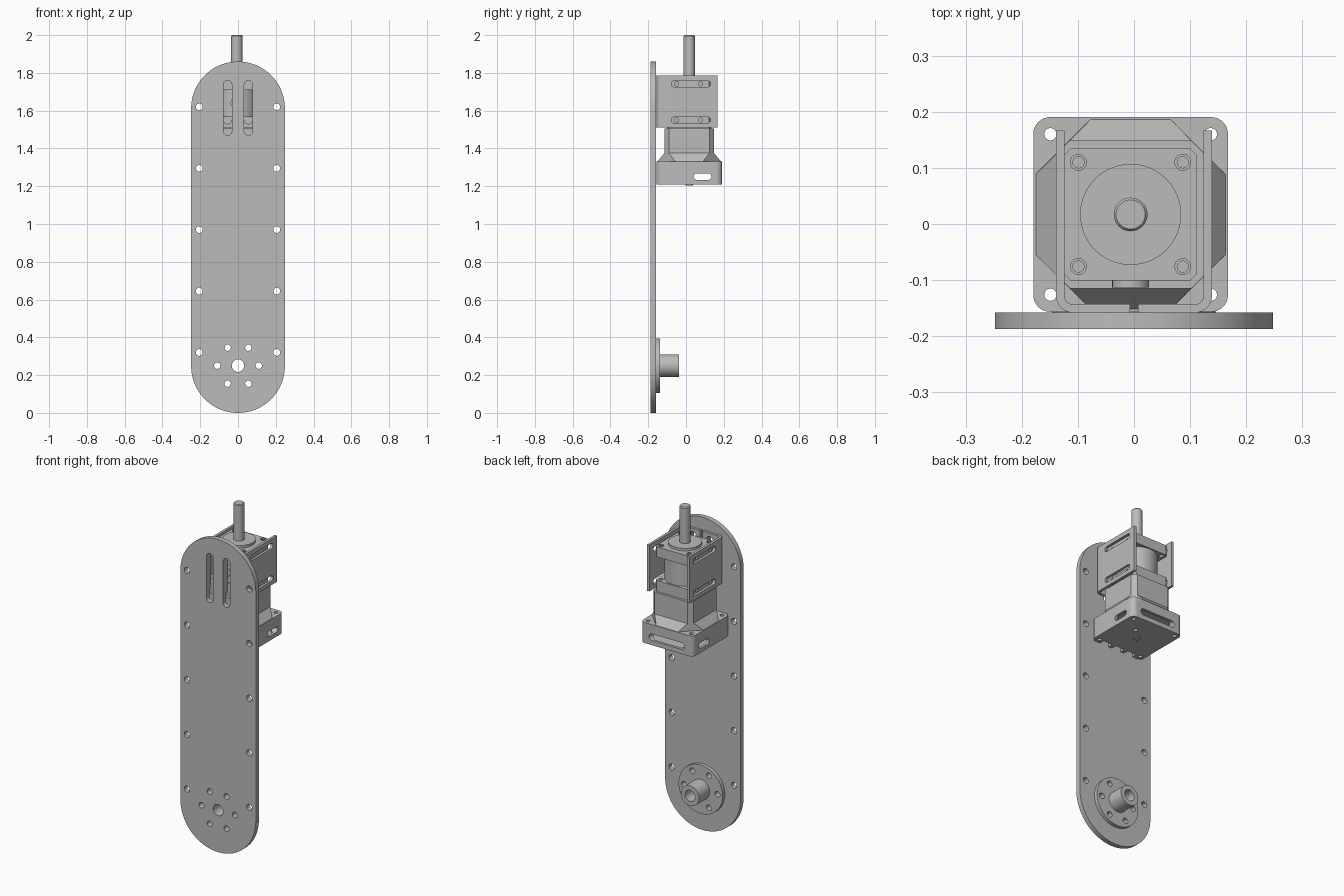
import bpy, bmesh, math
from math import cos, sin, pi, radians

if "Cube" in bpy.data.objects:
    bpy.data.objects.remove(bpy.data.objects["Cube"])

metal = bpy.data.materials.new("grey_metal")
metal.use_nodes = True
GREY = (0.5, 0.5, 0.5, 1)
metal.diffuse_color = GREY
metal.node_tree.nodes["Principled BSDF"].inputs["Base Color"].default_value = GREY

MX, MY = -0.006, 0.017  # motor axis


# ---- outlines (lists of 2D points) ----
def circle(u, v, r, n=32):
    return [(u + r * cos(2 * pi * i / n), v + r * sin(2 * pi * i / n)) for i in range(n)]


def rounded(u0, u1, v0, v1, r, steps=8):
    pts = []
    corners = [(u1 - r, v1 - r), (u0 + r, v1 - r), (u0 + r, v0 + r), (u1 - r, v0 + r)]
    for k, (u, v) in enumerate(corners):
        for i in range(steps + 1):
            a = pi / 2 * (k + i / steps)
            pts.append((u + r * cos(a), v + r * sin(a)))
    return pts


def octagon(half, chamfer):
    return rounded(MX - half, MX + half, MY - half, MY + half, chamfer, 1)


def slot(u0, u1, v0, v1):
    return rounded(u0, u1, v0, v1, min(u1 - u0, v1 - v0) / 2 - 0.0005)


# ---- solids ----
def add_loft(bm, low, high, lo, hi, axis="Z"):
    place = {"X": lambda u, v, w: (w, u, v),
             "Y": lambda u, v, w: (u, w, v),
             "Z": lambda u, v, w: (u, v, w)}[axis]
    a = [bm.verts.new(place(u, v, lo)) for u, v in low]
    b = [bm.verts.new(place(u, v, hi)) for u, v in high]
    bm.faces.new(a)
    bm.faces.new(b)
    for i in range(len(a)):
        j = (i + 1) % len(a)
        bm.faces.new((a[i], a[j], b[j], b[i]))


def part(name, pieces, cuts=()):
    """Each piece or cut is (outline, lo, hi, axis)."""
    obj = solid(name, pieces)
    if cuts:
        cutter = solid(name + "_cutter", cuts)
        cutter.hide_render = True
        mod = obj.modifiers.new("cut", "BOOLEAN")
        mod.operation, mod.solver, mod.object = "DIFFERENCE", "EXACT", cutter
        mod.use_self = True
        select(obj)
        bpy.ops.object.modifier_apply(modifier=mod.name)
        bpy.data.objects.remove(cutter)
    select(obj)
    bpy.ops.object.shade_smooth_by_angle(angle=radians(30))
    return obj


def solid(name, pieces):
    bm = bmesh.new()
    for outline, lo, hi, axis in pieces:
        low, high = outline if isinstance(outline, tuple) else (outline, outline)
        add_loft(bm, low, high, lo, hi, axis)
    bmesh.ops.recalc_face_normals(bm, faces=bm.faces)
    mesh = bpy.data.meshes.new(name)
    bm.to_mesh(mesh)
    bm.free()
    mesh.materials.append(metal)
    obj = bpy.data.objects.new(name, mesh)
    bpy.context.collection.objects.link(obj)
    return obj


def select(obj):
    bpy.ops.object.select_all(action="DESELECT")
    obj.select_set(True)
    bpy.context.view_layer.objects.active = obj


def corners(d):
    return [(MX + i * d, MY + j * d) for i in (-1, 1) for j in (-1, 1)]


# ---- arm plate with edge holes, slots and bolt circle ----
HUB_Z, FRONT, BACK = 0.25, -0.187, -0.158
bolts = [circle(0.11 * cos(k * pi / 3), HUB_Z + 0.11 * sin(k * pi / 3), 0.017, 20) for k in range(6)]
bore = circle(0, HUB_Z, 0.033)
plate_holes = bolts + [bore]
for side in (-1, 1):
    plate_holes += [circle(side * 0.205, 0.32 + 0.325 * k, 0.018, 20) for k in range(5)]
    plate_holes.append(slot(side * 0.055 - 0.022, side * 0.055 + 0.022, 1.47, 1.76))
part("arm_plate", [(rounded(-0.248, 0.248, 0, 1.86, 0.2475, 24), FRONT, BACK, "Y")],
     [(h, -0.25, -0.1, "Y") for h in plate_holes])

# ---- hub flange and boss ----
part("hub_flange", [(circle(0, HUB_Z, 0.145, 64), BACK, -0.137, "Y")],
     [(h, -0.25, -0.1, "Y") for h in bolts + [bore]])
part("hub_boss", [(circle(0, HUB_Z, 0.06, 48), -0.14, -0.037, "Y")],
     [(bore, -0.25, 0, "Y")])

# ---- pair of angle brackets with slots ----
for side, label in ((1, "left"), (-1, "right")):
    bend_out = [(0.109 + 0.03 * sin(a), -0.128 - 0.03 * cos(a)) for a in [k * pi / 16 for k in range(9)]]
    bend_in = [(0.109 + 0.015 * cos(a), -0.128 - 0.015 * sin(a)) for a in [k * pi / 16 for k in range(9)]]
    profile = [(0.007, BACK)] + bend_out + [(0.139, 0.167), (0.124, 0.167)] + bend_in + [(0.007, -0.143)]
    profile = [(side * x, y) for x, y in profile]
    lo, hi = sorted((side * 0.115, side * 0.15))
    cuts = [(slot(-0.078, 0.13, z - 0.016, z + 0.016), lo, hi, "X") for z in (1.55, 1.742)]
    cuts.append((slot(side * 0.055 - 0.022, side * 0.055 + 0.022, 1.53, 1.765), -0.17, -0.13, "Y"))
    part(label + "_bracket", [(profile, 1.51, 1.785, "Z")], cuts)

# ---- gearbox: two square flanges around a cylinder ----
for name, lo, hi, mid in (("gearbox_top_flange", 1.71, 1.77, 1.742), ("gearbox_lower_flange", 1.505, 1.57, 1.55)):
    cuts = [(circle(x, y, 0.012, 20), 1.4, 1.9, "Z") for x, y in corners(0.093)]
    for y in (MY - 0.067, MY + 0.06):
        for s in (-1, 1):
            x0, x1 = sorted((MX + s * 0.11, MX + s * 0.15))
            cuts.append((circle(y, mid, 0.011, 20), x0, x1, "X"))
    part(name, [(octagon(0.118, 0.012), lo, hi, "Z")], cuts)
part("gearbox_cylinder", [(circle(MX, MY, 0.112, 64), 1.56, 1.72, "Z")])
part("gearbox_plug", [(circle(MX, 1.64, 0.033), -0.113, -0.05, "Y")])
part("gearbox_face", [(circle(MX, MY, 0.09, 64), 1.76, 1.785, "Z")])
for k, (x, y) in enumerate(corners(0.093)):
    part("screw_seat_%d" % (k + 1), [(circle(x, y, 0.015, 20), 1.765, 1.774, "Z")],
         [(circle(x, y, 0.01, 20), 1.7, 1.8, "Z")])

# ---- output shaft with chamfered tip ----
part("output_shaft", [(circle(MX, MY, 0.03, 40), 1.77, 1.995, "Z"),
                      ((circle(MX, MY, 0.03, 40), circle(MX, MY, 0.026, 40)), 1.995, 2.0, "Z")])

# ---- motor body flaring into the driver housing ----
body = octagon(0.132, 0.024)
part("motor_body", [(body, 1.375, 1.505, "Z")])
part("motor_flare", [((octagon(0.173, 0.105), body), 1.325, 1.375, "Z")])

# ---- driver housing: hollow, with windows, notches and corner holes ----
R = 0.1735
cuts = [(octagon(0.158, 0.07), 1.225, 1.31, "Z")]
cuts += [(circle(x, y, 0.011, 20), 1.1, 1.4, "Z") for x, y in corners(0.143)]
cuts.append((slot(0.04, 0.135, 1.234, 1.268), -0.3, 0.3, "X"))
cuts.append((slot(-0.125, 0.11, 1.236, 1.275), 0.1, 0.3, "Y"))
cuts += [(rounded(x - 0.03, x + 0.03, 1.19, 1.24, 0.004, 2), -0.3, -0.125, "Y") for x in (-0.09, -0.006, 0.078)]
cuts.append((circle(MX + 0.06, MY + 0.06, 0.012, 20), 1.19, 1.23, "Z"))
part("driver_housing", [(rounded(MX - R, MX + R, MY - R, MY + R, 0.03), 1.208, 1.33, "Z")], cuts)
part("housing_base_boss", [(circle(MX, MY, 0.02), 1.203, 1.215, "Z")])
